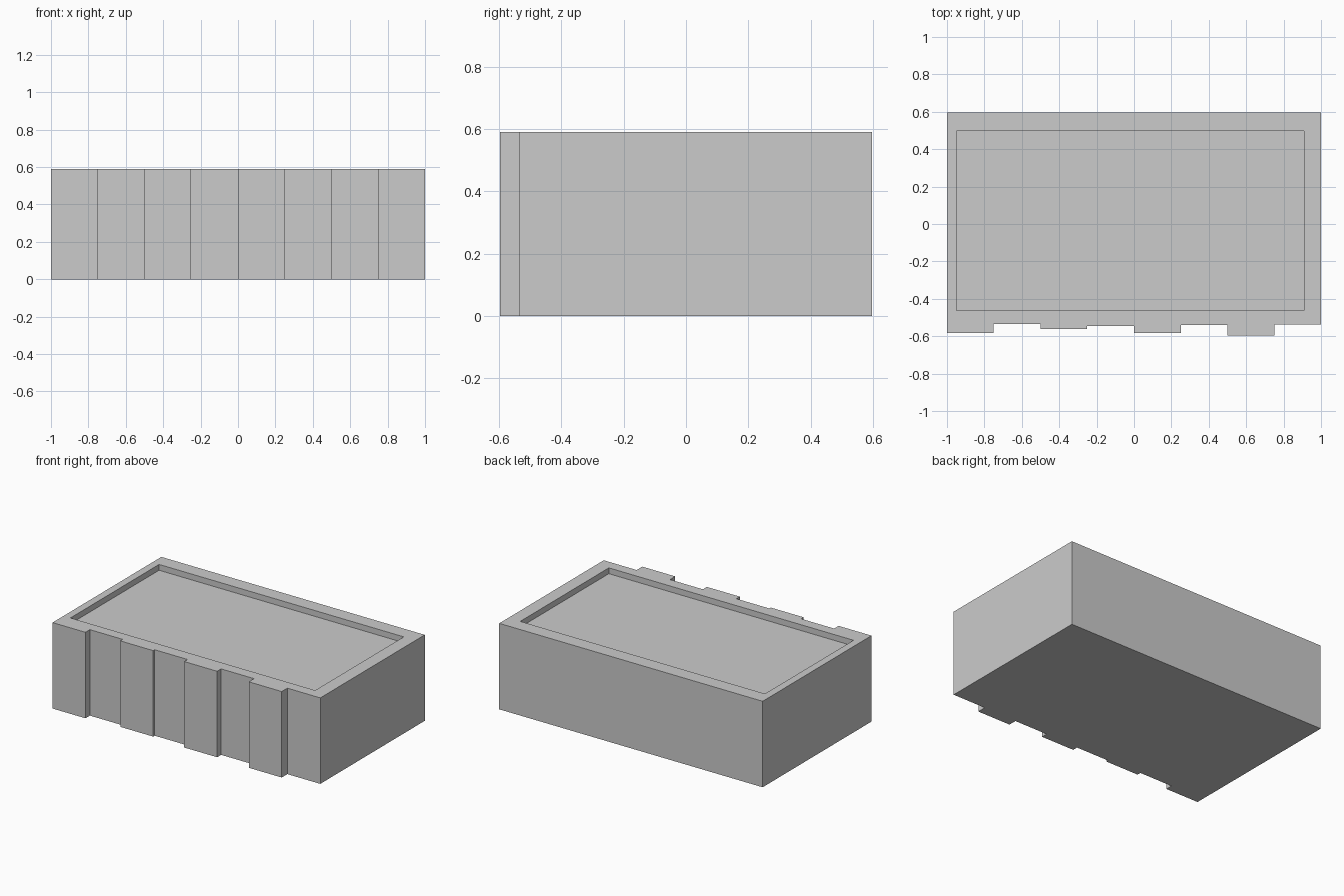
import bpy, bmesh

if "Cube" in bpy.data.objects:
    bpy.data.objects.remove(bpy.data.objects["Cube"])


def prism(name, outline, z0, z1):
    """Extrude a closed xy outline from z0 up to z1."""
    bm = bmesh.new()
    face = bm.faces.new([bm.verts.new((x, y, z0)) for x, y in outline])
    out = bmesh.ops.extrude_face_region(bm, geom=[face])
    for v in out["geom"]:
        if isinstance(v, bmesh.types.BMVert):
            v.co.z = z1
    bmesh.ops.recalc_face_normals(bm, faces=bm.faces)
    mesh = bpy.data.meshes.new(name)
    bm.to_mesh(mesh)
    bm.free()
    obj = bpy.data.objects.new(name, mesh)
    bpy.context.collection.objects.link(obj)
    return obj


HEIGHT, BACK, FLOOR = 0.59, 0.597, 0.55
WIDTH = 0.25

# Building block: straight back and sides, eight stepped bays along the front
bay_fronts = [-0.583, -0.535, -0.562, -0.546, -0.583, -0.54, -0.597, -0.536]
outline = []
for i, y in enumerate(bay_fronts):
    x = -1 + i * WIDTH
    outline += [(x, y), (x + WIDTH, y)]
outline += [(1, BACK), (-1, BACK)]
block = prism("building_block", outline, 0, HEIGHT)

# Sunken roof behind the parapet
cutter = prism("roof_cutter",
               [(-0.948, -0.463), (0.91, -0.463), (0.91, 0.498), (-0.948, 0.498)],
               FLOOR, HEIGHT + 0.2)
cutter.hide_render = True
cutter.hide_set(True)
recess = block.modifiers.new("roof_recess", 'BOOLEAN')
recess.operation = 'DIFFERENCE'
recess.solver = 'EXACT'
recess.object = cutter
